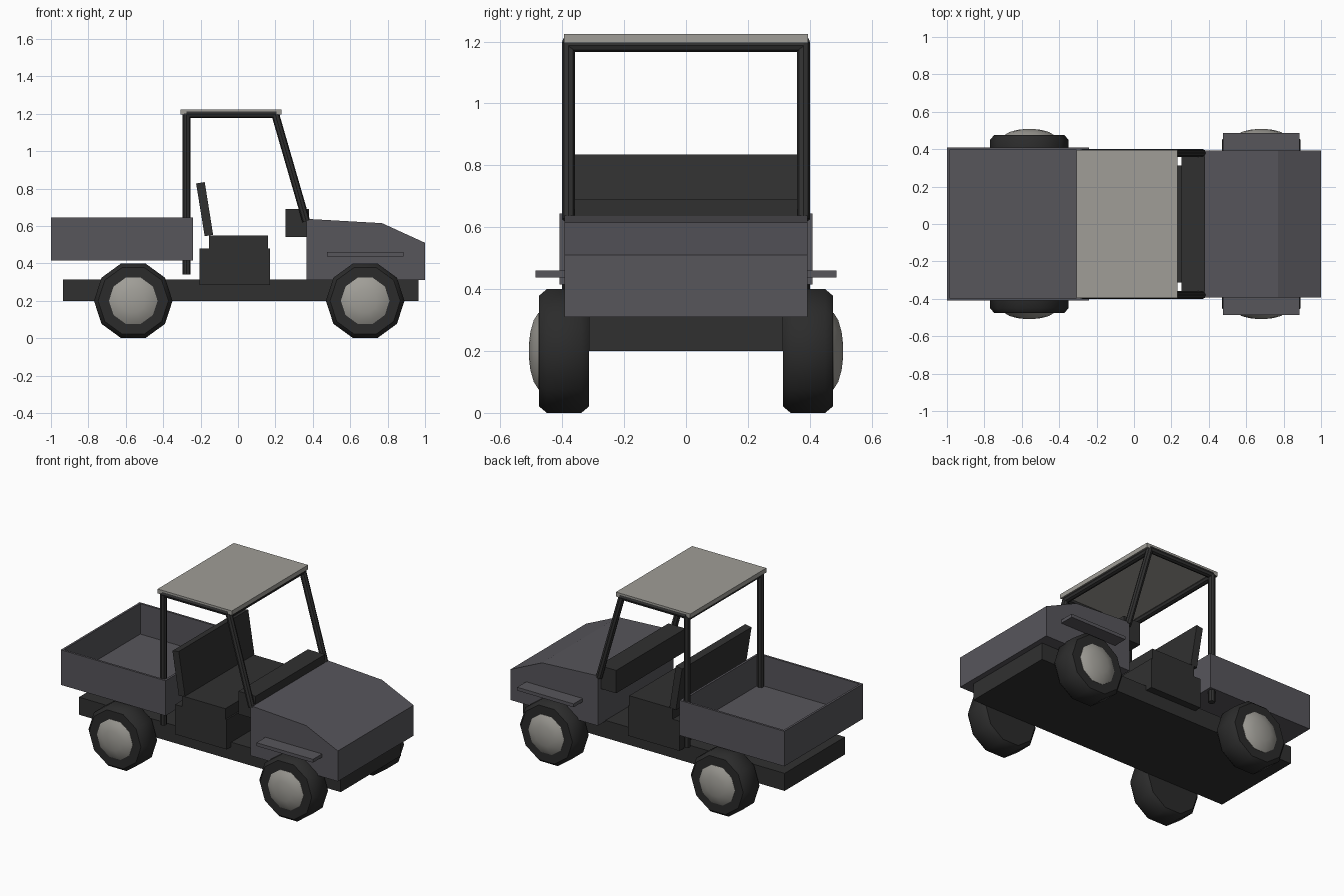
import bpy, bmesh, math
from mathutils import Vector

cube = bpy.data.objects.get("Cube")
if cube:
    bpy.data.objects.remove(cube, do_unlink=True)


def material(name, rgb):
    m = bpy.data.materials.new(name)
    m.use_nodes = True
    m.diffuse_color = (*rgb, 1)
    m.node_tree.nodes["Principled BSDF"].inputs["Base Color"].default_value = (*rgb, 1)
    return m


BODY = material("slate grey paint", (0.095, 0.092, 0.105))
PALE = material("pale warm grey", (0.35, 0.34, 0.31))
TRIM = material("charcoal trim", (0.03, 0.03, 0.03))
RUBBER = material("black rubber", (0.024, 0.024, 0.024))


def finish(name, bm, mat, smooth=None):
    bmesh.ops.recalc_face_normals(bm, faces=bm.faces)
    mesh = bpy.data.meshes.new(name)
    bm.to_mesh(mesh)
    bm.free()
    mesh.materials.append(mat)
    ob = bpy.data.objects.new(name, mesh)
    bpy.context.collection.objects.link(ob)
    if smooth:
        bpy.ops.object.select_all(action="DESELECT")
        ob.select_set(True)
        bpy.context.view_layer.objects.active = ob
        bpy.ops.object.shade_smooth_by_angle(angle=math.radians(smooth))
    return ob


def side_profile(name, points, y0, y1, mat):
    """Extrude an (x, z) outline sideways from y0 to y1."""
    bm = bmesh.new()
    face = bm.faces.new([bm.verts.new((x, y0, z)) for x, z in points])
    new = bmesh.ops.extrude_face_region(bm, geom=[face])["geom"]
    moved = [v for v in new if isinstance(v, bmesh.types.BMVert)]
    bmesh.ops.translate(bm, verts=moved, vec=(0, y1 - y0, 0))
    return finish(name, bm, mat)


def box(name, x0, x1, y0, y1, z0, z1, mat):
    return side_profile(name, [(x0, z0), (x1, z0), (x1, z1), (x0, z1)], y0, y1, mat)


def lathe(name, rings, x, z, mat, smooth, sides=10):
    """Stack (y, radius) rings around a sideways axle and cap both ends."""
    bm = bmesh.new()
    loops = []
    for y, r in rings:
        angles = [math.tau * i / sides for i in range(sides)]
        loops.append([bm.verts.new((x + r * math.cos(a), y, z + r * math.sin(a))) for a in angles])
    for a, b in zip(loops, loops[1:]):
        for i in range(sides):
            j = (i + 1) % sides
            bm.faces.new((a[i], a[j], b[j], b[i]))
    bm.faces.new(loops[0])
    bm.faces.new(loops[-1])
    return finish(name, bm, mat, smooth)


def tube(name, start, end, radius=0.021):
    a, b = Vector(start), Vector(end)
    bm = bmesh.new()
    bmesh.ops.create_cone(bm, cap_ends=True, segments=8, radius1=radius,
                          radius2=radius, depth=(b - a).length)
    bm.transform((b - a).to_track_quat("Z", "Y").to_matrix().to_4x4())
    bmesh.ops.translate(bm, verts=bm.verts, vec=(a + b) / 2)
    return finish(name, bm, TRIM)


# Chassis and front body
box("chassis", -0.935, 0.965, -0.313, 0.313, 0.2, 0.315, TRIM)
side_profile("hood", [(0.365, 0.31), (0.365, 0.638), (0.77, 0.615), (1, 0.51), (1, 0.31)],
             -0.393, 0.393, BODY)

# Open cargo bed, hollowed by insetting and sinking the top face
bm = bmesh.new()
bmesh.ops.create_cube(bm, size=1)
bmesh.ops.scale(bm, verts=bm.verts, vec=(0.76, 0.818, 0.23))
bmesh.ops.translate(bm, verts=bm.verts, vec=(-0.62, 0, 0.53))
top = max(bm.faces, key=lambda f: f.calc_center_median().z)
bmesh.ops.inset_region(bm, faces=[top], thickness=0.02)
floor = bmesh.ops.extrude_face_region(bm, geom=[top])["geom"]
bmesh.ops.translate(bm, verts=[v for v in floor if isinstance(v, bmesh.types.BMVert)],
                    vec=(0, 0, -0.2))
if top.is_valid:
    bmesh.ops.delete(bm, geom=[top], context="FACES_ONLY")
finish("cargo_bed", bm, BODY)

# Bench seat and dashboard
box("seat_base", -0.205, 0.17, -0.36, 0.36, 0.285, 0.48, TRIM)
box("seat_cushion", -0.155, 0.16, -0.36, 0.36, 0.48, 0.55, TRIM)
side_profile("seat_back", [(-0.178, 0.545), (-0.133, 0.553), (-0.178, 0.835), (-0.224, 0.827)],
             -0.36, 0.36, TRIM)
box("dashboard", 0.255, 0.38, -0.36, 0.36, 0.54, 0.69, TRIM)

# Roof panel and its tube frame
box("roof", -0.307, 0.232, -0.395, 0.395, 1.195, 1.224, PALE)
for side, s in (("left", 1), ("right", -1)):
    y = 0.38 * s
    tube(side + "_rear_post", (-0.275, y, 0.34), (-0.275, y, 1.2))
    tube(side + "_front_post", (0.365, y, 0.625), (0.2, y, 1.195))
    tube(side + "_roof_rail", (-0.275, y, 1.198), (0.205, y, 1.198))
for name, x, z in (("front", 0.205, 1.187), ("rear", -0.275, 1.187)):
    tube(name + "_roof_bar", (x, -0.38, z), (x, 0.38, z))

# Wheels, hub caps and front fenders
for side, s in (("left", 1), ("right", -1)):
    for end, x in (("front", 0.68), ("rear", -0.56)):
        tyre = [(0.313, 0.188), (0.338, 0.21), (0.45, 0.21), (0.475, 0.188)]
        hub = [(0.46, 0.13), (0.477, 0.13), (0.492, 0.105), (0.503, 0.065), (0.508, 0.02)]
        lathe(f"{side}_{end}_tyre", [(y * s, r) for y, r in tyre], x, 0.2, RUBBER, 40)
        lathe(f"{side}_{end}_hub", [(y * s, r) for y, r in hub], x, 0.2, PALE, 40)
    box(side + "_fender", 0.475, 0.885, 0.385 * s, 0.487 * s, 0.438, 0.46, BODY)
